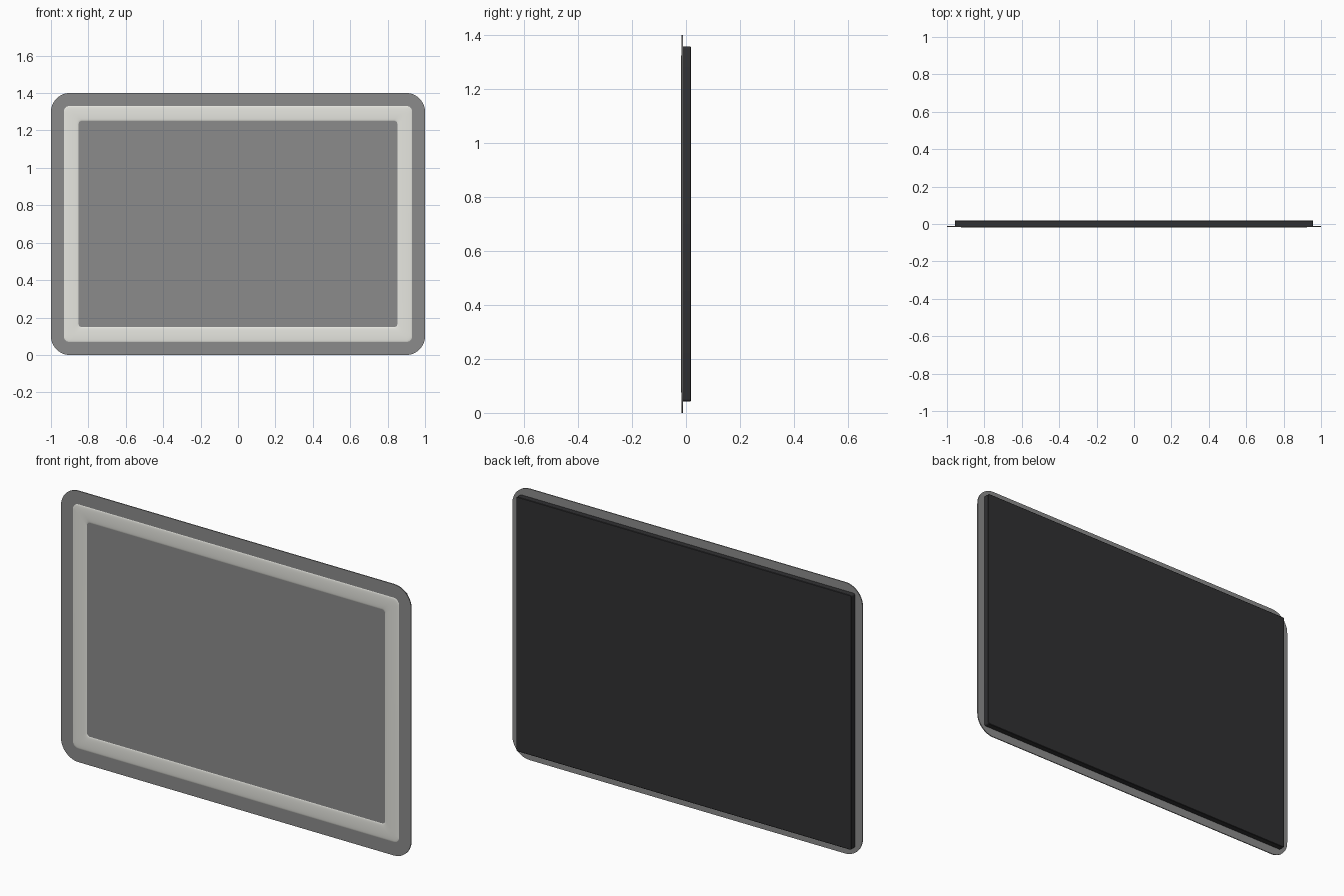
import bpy, bmesh, math

if "Cube" in bpy.data.objects:
    bpy.data.objects.remove(bpy.data.objects["Cube"])

CZ = 0.70  # height of the panel centre


def material(name, rgb):
    m = bpy.data.materials.new(name)
    m.diffuse_color = (*rgb, 1)
    m.use_nodes = True
    m.node_tree.nodes["Principled BSDF"].inputs["Base Color"].default_value = m.diffuse_color
    return m


def rounded_rect(hw, hh, r, seg):
    """Points of a rounded rectangle in x, z around the panel centre."""
    pts = []
    for i, (sx, sz) in enumerate([(1, 1), (-1, 1), (-1, -1), (1, -1)]):
        for k in range(seg + 1):
            a = math.pi / 2 * (i + k / seg)
            pts.append((sx * (hw - r) + r * math.cos(a),
                        CZ + sz * (hh - r) + r * math.sin(a)))
    return pts


def loft(name, rings, mat, caps=True, smooth=True):
    """Skin matching rings of (half width, half height, radius, y, segments)."""
    bm = bmesh.new()
    loops = [[bm.verts.new((x, y, z)) for x, z in rounded_rect(hw, hh, r, s)]
             for hw, hh, r, y, s in rings]
    n = len(loops[0])
    for a, b in zip(loops, loops[1:]):
        for i in range(n):
            j = (i + 1) % n
            bm.faces.new((a[i], a[j], b[j], b[i]))
    if caps:
        bm.faces.new(loops[0])
        bm.faces.new(loops[-1])
    bmesh.ops.recalc_face_normals(bm, faces=bm.faces)
    me = bpy.data.meshes.new(name)
    bm.to_mesh(me)
    bm.free()
    ob = bpy.data.objects.new(name, me)
    bpy.context.collection.objects.link(ob)
    if mat:
        me.materials.append(mat)
    if smooth:
        bpy.ops.object.select_all(action='DESELECT')
        ob.select_set(True)
        bpy.context.view_layer.objects.active = ob
        bpy.ops.object.shade_smooth_by_angle(angle=math.radians(40))
    return ob


grey = material("panel_grey", (0.26, 0.26, 0.26))
white = material("off_white", (0.80, 0.80, 0.75))
dark = material("dark_plastic", (0.03, 0.03, 0.032))

# Thin rounded front sheet
loft("front_panel", [(1.0, 0.70, 0.10, -0.016, 12),
                     (1.0, 0.70, 0.10, -0.011, 12)], grey)

# Dark backing box with slightly softened edges
loft("backing_box", [(0.957, 0.657, 0.008, -0.011, 3),
                     (0.957, 0.657, 0.008, 0.017, 3),
                     (0.955, 0.655, 0.006, 0.019, 3)], dark)

# Shallow rounded light strip running around the front
W, H, N = 0.079, 0.003, 10
rings = []
for k in range(N + 1):
    t = k / N
    inset = W * (1 - math.cos(math.pi * t)) / 2
    rings.append((0.931 - inset, 0.631 - inset, 0.03 - 0.012 * t,
                  -0.016 - H * math.sin(math.pi * t), 6))
loft("light_strip", rings, white, caps=False)
